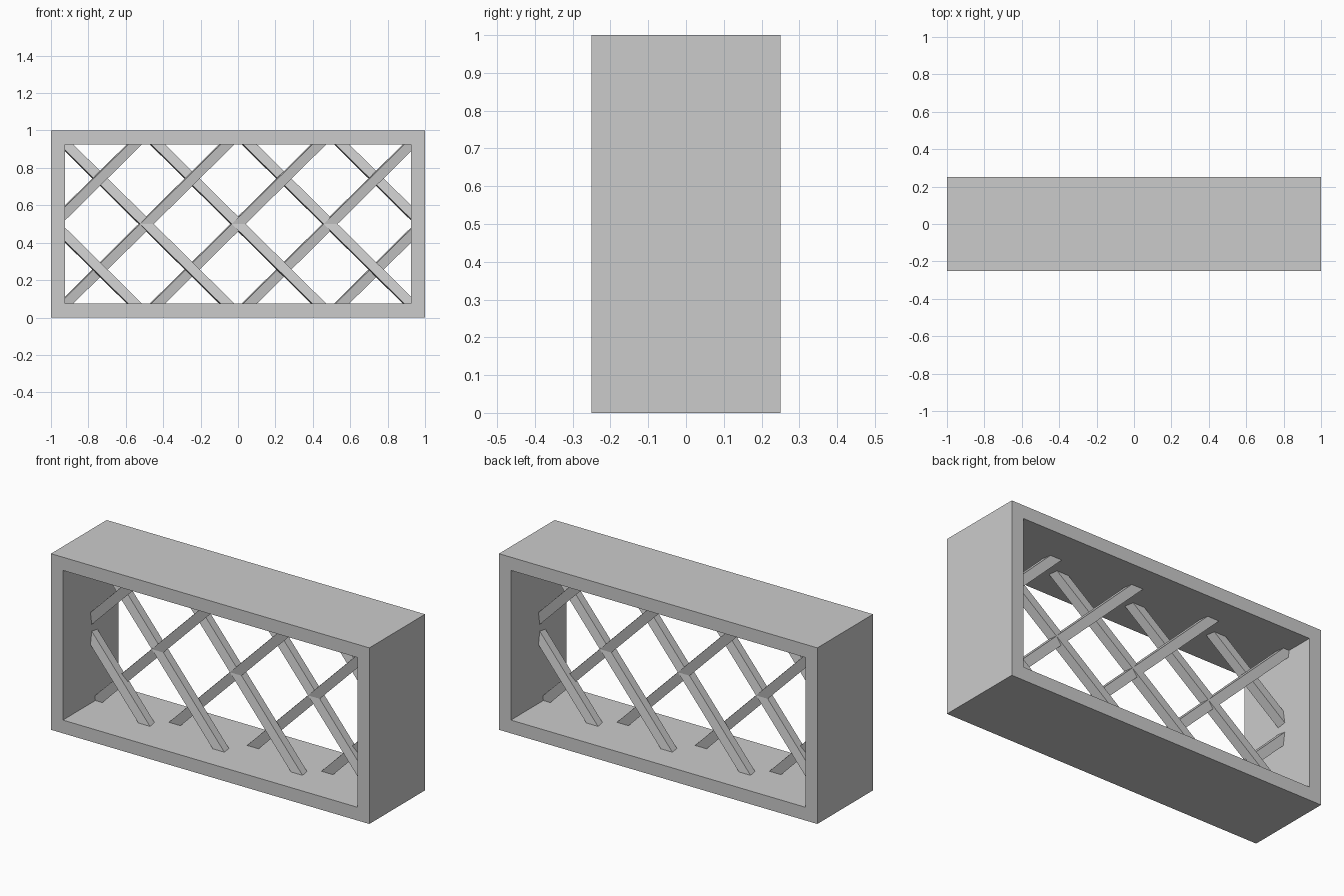
import bpy, bmesh
from mathutils import Matrix
from math import radians

cube = bpy.data.objects.get("Cube")
if cube:
    bpy.data.objects.remove(cube)

grey = bpy.data.materials.new("plain_grey")
grey.use_nodes = True
colour = (0.6, 0.6, 0.6, 1)
grey.diffuse_color = colour
grey.node_tree.nodes["Principled BSDF"].inputs["Base Color"].default_value = colour

WALL = 0.075           # frame thickness
IN_X = 1 - WALL        # half width of the opening
BAR = 0.052            # bar thickness
TILT = radians(9)      # lean of each bar out of the frame plane


def add_object(name, bm):
    bmesh.ops.recalc_face_normals(bm, faces=bm.faces)
    mesh = bpy.data.meshes.new(name)
    bm.to_mesh(mesh)
    bm.free()
    mesh.materials.append(grey)
    obj = bpy.data.objects.new(name, mesh)
    bpy.context.collection.objects.link(obj)


# Outer frame: a flat ring between two rectangles, extruded along y
def rectangle(bm, inset):
    x, low, high = 1 - inset, inset, 1 - inset
    return [bm.verts.new((px, -0.25, pz))
            for px, pz in ((-x, low), (x, low), (x, high), (-x, high))]


bm = bmesh.new()
outer, inner = rectangle(bm, 0), rectangle(bm, WALL)
for i in range(4):
    j = (i + 1) % 4
    bm.faces.new((outer[i], outer[j], inner[j], inner[i]))
extruded = bmesh.ops.extrude_face_region(bm, geom=bm.faces[:])["geom"]
bmesh.ops.translate(bm, vec=(0, 0.5, 0),
                    verts=[g for g in extruded if isinstance(g, bmesh.types.BMVert)])
add_object("frame", bm)


def lattice_bar(name, slope, offset, mid_z):
    """Diagonal bar on z = slope * x + offset, leaning about its middle."""
    bm = bmesh.new()
    bmesh.ops.create_cube(bm, size=1, matrix=(
        Matrix.Translation(((mid_z - offset) / slope, 0, mid_z))
        @ Matrix.Rotation(slope * TILT, 4, "X")
        @ Matrix.Rotation(radians(-45 * slope), 4, "Y")
        @ Matrix.Diagonal((3, BAR, BAR, 1))))
    # Trim the ends to the opening
    for co, no in (((-IN_X, 0, 0), (-1, 0, 0)), ((IN_X, 0, 0), (1, 0, 0)),
                   ((0, 0, WALL), (0, 0, -1)), ((0, 0, 1 - WALL), (0, 0, 1))):
        bmesh.ops.bisect_plane(bm, geom=bm.verts[:] + bm.edges[:] + bm.faces[:],
                               plane_co=co, plane_no=no, clear_outer=True)
    add_object(name, bm)


# Crossing bars: short ones in the corners, long ones between
for i, mid_z in enumerate((0.26, 0.5, 0.5, 0.5, 0.74)):
    offset = 0.5 + (i - 2) * 0.491
    lattice_bar(f"falling_bar_{i + 1}", -1, offset, mid_z)
    lattice_bar(f"rising_bar_{i + 1}", 1, offset, mid_z)
